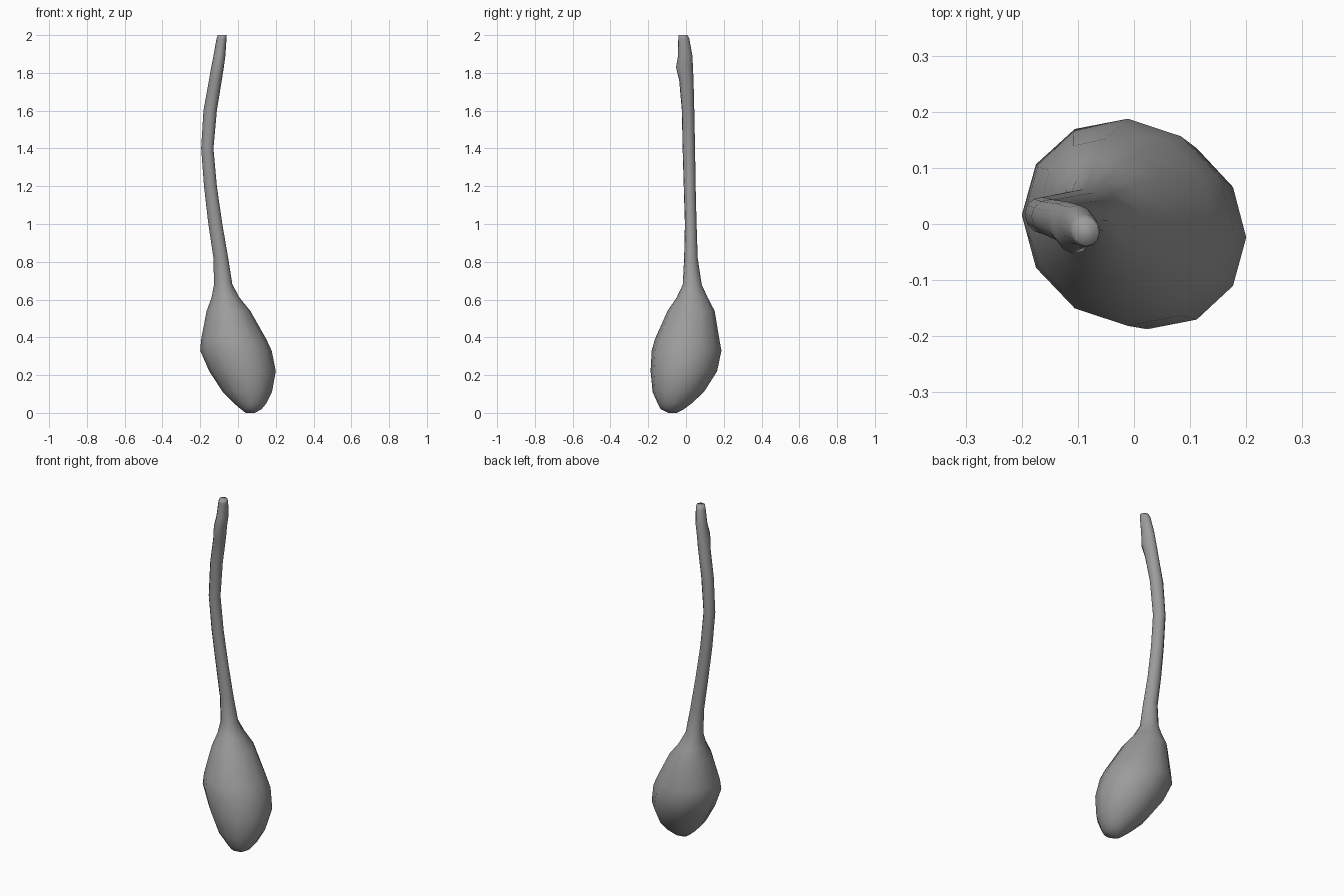
import bpy, bmesh, math

SIDES = 12
SKEW = 0.07  # stretches each section slightly along the tilt diagonal

# Section extents: z, left x, right x, front y, back y
BULB = [
    (0.00, 0.040, 0.090, -0.095, -0.050),
    (0.02, 0.015, 0.125, -0.135, -0.010),
    (0.05, -0.020, 0.150, -0.150, 0.030),
    (0.11, -0.080, 0.180, -0.177, 0.095),
    (0.22, -0.152, 0.200, -0.188, 0.165),
    (0.33, -0.200, 0.178, -0.182, 0.188),
    (0.39, -0.195, 0.150, -0.165, 0.177),
    (0.54, -0.166, 0.065, -0.098, 0.152),
    (0.61, -0.140, 0.008, -0.050, 0.115),
]
STALK = [
    (0.68, -0.127, -0.030, -0.017, 0.083),
    (0.82, -0.130, -0.052, -0.010, 0.062),
    (1.00, -0.157, -0.083, -0.006, 0.056),
    (1.20, -0.180, -0.112, -0.012, 0.051),
    (1.40, -0.195, -0.130, -0.018, 0.048),
    (1.60, -0.183, -0.112, -0.022, 0.044),
    (1.76, -0.154, -0.086, -0.036, 0.040),
    (1.83, -0.142, -0.075, -0.053, 0.037),
    (1.89, -0.130, -0.067, -0.042, 0.034),
    (1.98, -0.114, -0.061, -0.041, 0.018),
    (2.00, -0.108, -0.062, -0.039, 0.008),
]


def loft(name, sections, material):
    bm = bmesh.new()
    rings = []
    for z, x0, x1, y0, y1 in sections:
        ring = []
        for i in range(SIDES):
            t = math.tau * i / SIDES
            ring.append(bm.verts.new((
                (x0 + x1) / 2 + (x1 - x0) / 2 * math.cos(t),
                (y0 + y1) / 2 + (y1 - y0) / 2 * math.sin(t - SKEW),
                z)))
        rings.append(ring)
    for a, b in zip(rings, rings[1:]):
        for i in range(SIDES):
            j = (i + 1) % SIDES
            bm.faces.new((a[i], a[j], b[j], b[i]))
    bm.faces.new(rings[0][::-1])
    bm.faces.new(rings[-1])
    for face in bm.faces:
        face.smooth = True
    mesh = bpy.data.meshes.new(name)
    bm.to_mesh(mesh)
    bm.free()
    mesh.materials.append(material)
    obj = bpy.data.objects.new(name, mesh)
    bpy.context.collection.objects.link(obj)
    return obj


dark_grey = bpy.data.materials.new("dark_grey")
dark_grey.diffuse_color = (0.33, 0.33, 0.33, 1)

# Leaning bulb flowing into a curved stalk, one continuous skin
loft("bulb_and_stalk", BULB + STALK, dark_grey)
